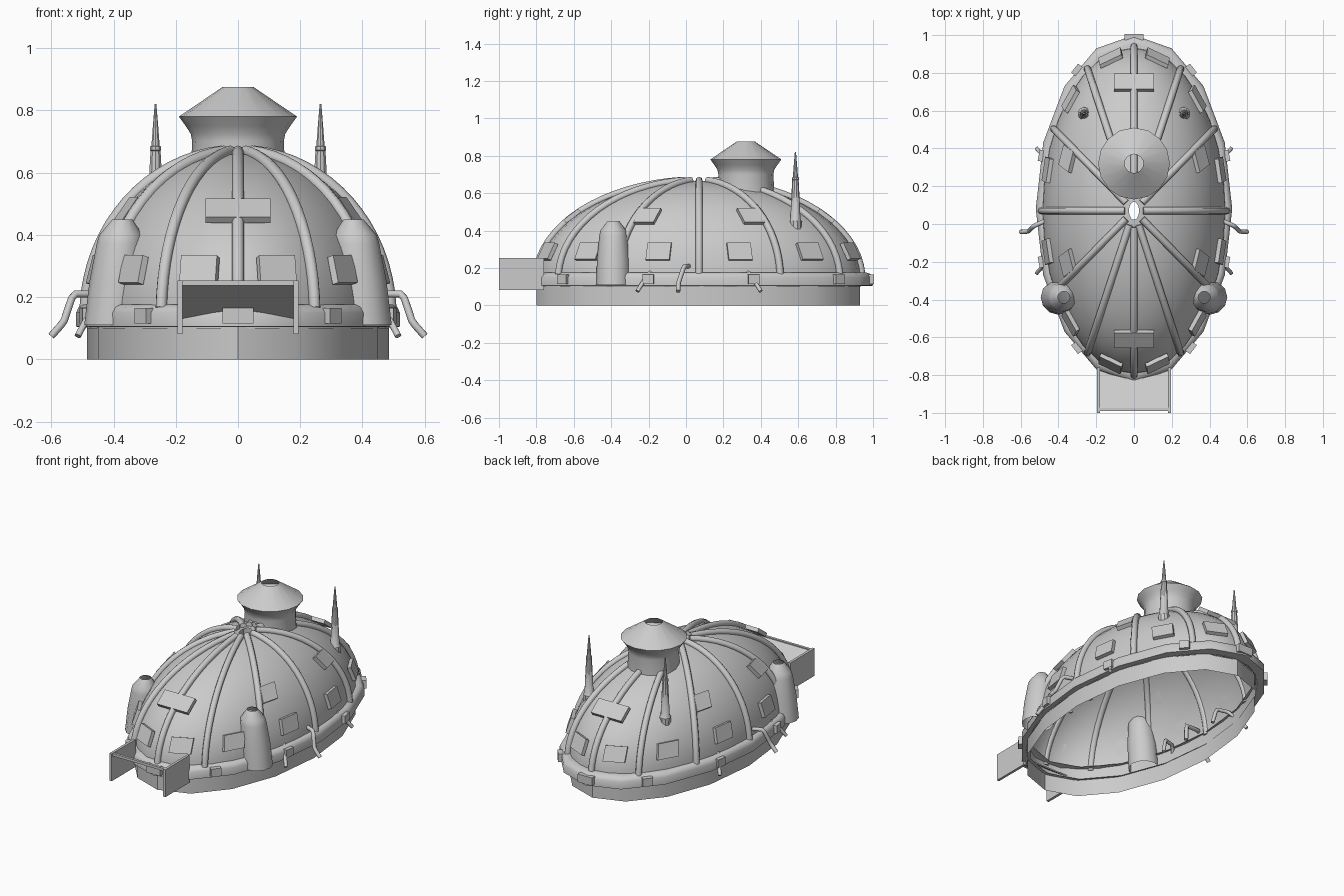
import bpy, bmesh, math
from mathutils import Vector

if "Cube" in bpy.data.objects:
    bpy.data.objects.remove(bpy.data.objects["Cube"])

grey = bpy.data.materials.new("stone_grey")
grey.diffuse_color = (0.6, 0.6, 0.6, 1)
grey.use_nodes = True
grey.node_tree.nodes["Principled BSDF"].inputs["Base Color"].default_value = grey.diffuse_color


def finish(name, me, angle=35):
    me.materials.clear()
    me.materials.append(grey)
    me.shade_smooth()
    me.set_sharp_from_angle(angle=math.radians(angle))
    ob = bpy.data.objects.new(name, me)
    bpy.context.collection.objects.link(ob)
    return ob


def lathe(name, profile, center, sx=1, sy=1, seg=16, lean=0, angle=35):
    """Spin (radius, z) points; lean shifts x with height."""
    bm = bmesh.new()
    rings = []
    z0 = profile[0][1]
    for r, z in profile:
        ring = []
        for i in range(seg):
            a = 2 * math.pi * i / seg
            ring.append(bm.verts.new((center[0] + r * sx * math.sin(a) + lean * (z - z0),
                                      center[1] - r * sy * math.cos(a), z)))
        rings.append(ring)
    for lo, hi in zip(rings, rings[1:]):
        for i in range(seg):
            j = (i + 1) % seg
            bm.faces.new((lo[i], lo[j], hi[j], hi[i]))
    me = bpy.data.meshes.new(name)
    bm.to_mesh(me)
    bm.free()
    return finish(name, me, angle)


def tube(name, points, radius, smooth=False):
    cu = bpy.data.curves.new(name, 'CURVE')
    cu.dimensions = '3D'
    cu.bevel_depth = radius
    cu.bevel_resolution = 2
    cu.use_fill_caps = True
    if smooth:
        sp = cu.splines.new('NURBS')
        sp.order_u = 3
        sp.use_endpoint_u = True
        sp.resolution_u = 4
    else:
        sp = cu.splines.new('POLY')
    sp.points.add(len(points) - 1)
    for p, q in zip(sp.points, points):
        p.co = (*q, 1)
    tmp = bpy.data.objects.new("tmp", cu)
    bpy.context.collection.objects.link(tmp)
    bpy.context.view_layer.update()
    me = bpy.data.meshes.new_from_object(tmp.evaluated_get(bpy.context.evaluated_depsgraph_get()))
    bpy.data.objects.remove(tmp)
    return finish(name, me, 50)


def slab(name, c, u, v, n):
    """Box around c with half-extent vectors u, v, n."""
    bm = bmesh.new()
    bmesh.ops.create_cube(bm, size=2)
    for w in bm.verts:
        w.co = c + u * w.co.x + v * w.co.y + n * w.co.z
    bmesh.ops.recalc_face_normals(bm, faces=bm.faces)
    me = bpy.data.meshes.new(name)
    bm.to_mesh(me)
    bm.free()
    return finish(name, me, 30)


# Dome surface: angle 0 faces the front, phi rises to the crown
CY, CZ, AX, AY, AZ = 0.07, 0.14, 0.485, 0.865, 0.525


def dome(a, phi):
    return Vector((AX * math.cos(phi) * math.sin(a),
                   CY - AY * math.cos(phi) * math.cos(a),
                   CZ + AZ * math.sin(phi)))


def frame(a, phi):
    e = 0.001
    u = (dome(a + e, phi) - dome(a - e, phi)).normalized()
    v = (dome(a, phi + e) - dome(a, phi - e)).normalized()
    return u, v, u.cross(v).normalized()


# Hollow dome with a small oval opening at the crown
top = math.acos(0.055)
prof = [(1, 0.1)] + [(math.cos(top * i / 14), CZ + AZ * math.sin(top * i / 14)) for i in range(15)]
lathe("dome_shell", prof, (0, CY), AX, AY, 32)

# Open base wall and rounded rim band
lathe("base_wall", [(1, 0), (1, 0.105)], (0, 0.065), 0.485, 0.865, 16)
lathe("rim_band", [(0.93, 0.103), (1, 0.105), (1, 0.15), (0.985, 0.168), (0.955, 0.177), (0.91, 0.175)],
      (0, 0.08), 0.52, 0.92, 16, angle=50)

# Twelve ribs running down from the crown
for k in range(12):
    a = k * math.pi / 6
    p0, p1 = math.asin(0.05), math.acos(0.1)
    tube("rib", [dome(a, p0 + (p1 - p0) * i / 16) + frame(a, p0 + (p1 - p0) * i / 16)[2] * 0.006
                 for i in range(17)], 0.019)

# Lower panels between the ribs
for k in range(12):
    a = math.radians(15 + 30 * k)
    phi = math.asin((0.285 - CZ) / AZ)
    u, v, n = frame(a, phi)
    slab("lower_panel", dome(a, phi) + n * 0.008, u * 0.064, v * 0.047, n * 0.011)

# Upper panels: broad at front and back, small on the flanks
for deg in (0, 66, 114, 180, 246, 294):
    a = math.radians(deg)
    phi = math.asin((0.47 - CZ) / AZ)
    u, v, n = frame(a, phi)
    slab("upper_panel", dome(a, phi) + n * 0.01, u * (0.105 if deg % 180 == 0 else 0.055),
         v * 0.05, n * 0.012)

# Small blocks around the rim
for k in range(10):
    a = k * math.pi / 5
    c = Vector((0.515 * math.sin(a), 0.08 - 0.91 * math.cos(a), 0.14))
    u = Vector((0.52 * math.cos(a), 0.92 * math.sin(a), 0)).normalized()
    v = Vector((0, 0, 1))
    slab("rim_block", c, u * (0.05 if k % 5 == 0 else 0.03), v * 0.025, u.cross(v) * 0.015)

# Tower with flared eaves and open conical roof
lathe("tower", [(0.155, 0.56), (0.147, 0.7), (0.152, 0.725), (0.168, 0.75), (0.19, 0.78), (0.05, 0.875)],
      (0, 0.32), seg=16)

for s in (-1, 1):
    # Needle spires on stepped bases
    lathe("spire", [(0.032, 0.385), (0.034, 0.45), (0.027, 0.46), (0.021, 0.6), (0.017, 0.67),
                    (0.019, 0.672), (0.019, 0.684), (0.014, 0.686), (0.009, 0.75), (0.003, 0.82)],
          (s * 0.265, 0.585), seg=10)
    # Side turrets leaning inwards
    lathe("turret", [(0.092, 0.11), (0.088, 0.25), (0.076, 0.37), (0.07, 0.4), (0.032, 0.45)],
          (s * 0.402, -0.388), seg=12, lean=-s * 0.09)
    # Hoses that droop over the rim and hang inside
    tube("middle_hose", [(s * x, y, z) for x, y, z in
         ((0.36, 0.04, 0.1), (0.37, 0.03, 0.2), (0.46, 0.02, 0.21), (0.53, -0.01, 0.21),
          (0.56, -0.04, 0.12), (0.6, -0.042, 0.075))], 0.012, True)
    for y, d in ((-0.22, -1), (0.36, 1)):
        tube("small_hose", [(s * x, y + d * t, z) for x, t, z in
             ((0.35, -0.07, 0.1), (0.37, -0.06, 0.19), (0.44, -0.04, 0.19),
              (0.48, 0.0, 0.14), (0.515, 0.04, 0.075))], 0.011, True)
    # Gate side walls
    slab("gate_wall", Vector((s * 0.187, -0.88, 0.168)), Vector((0.008, 0, 0)),
         Vector((0, 0.12, 0)), Vector((0, 0, 0.086)))

# Gate lintel and the plate sloping back to the rim
slab("gate_lintel", Vector((0, -0.982, 0.245)), Vector((0.187, 0, 0)), Vector((0, 0.008, 0)), Vector((0, 0, 0.008)))
slab("gate_plate", Vector((0, -0.87, 0.186)), Vector((0.18, 0, 0)), Vector((0, 0.11, -0.06)), Vector((0, 0.002, 0.003)))
